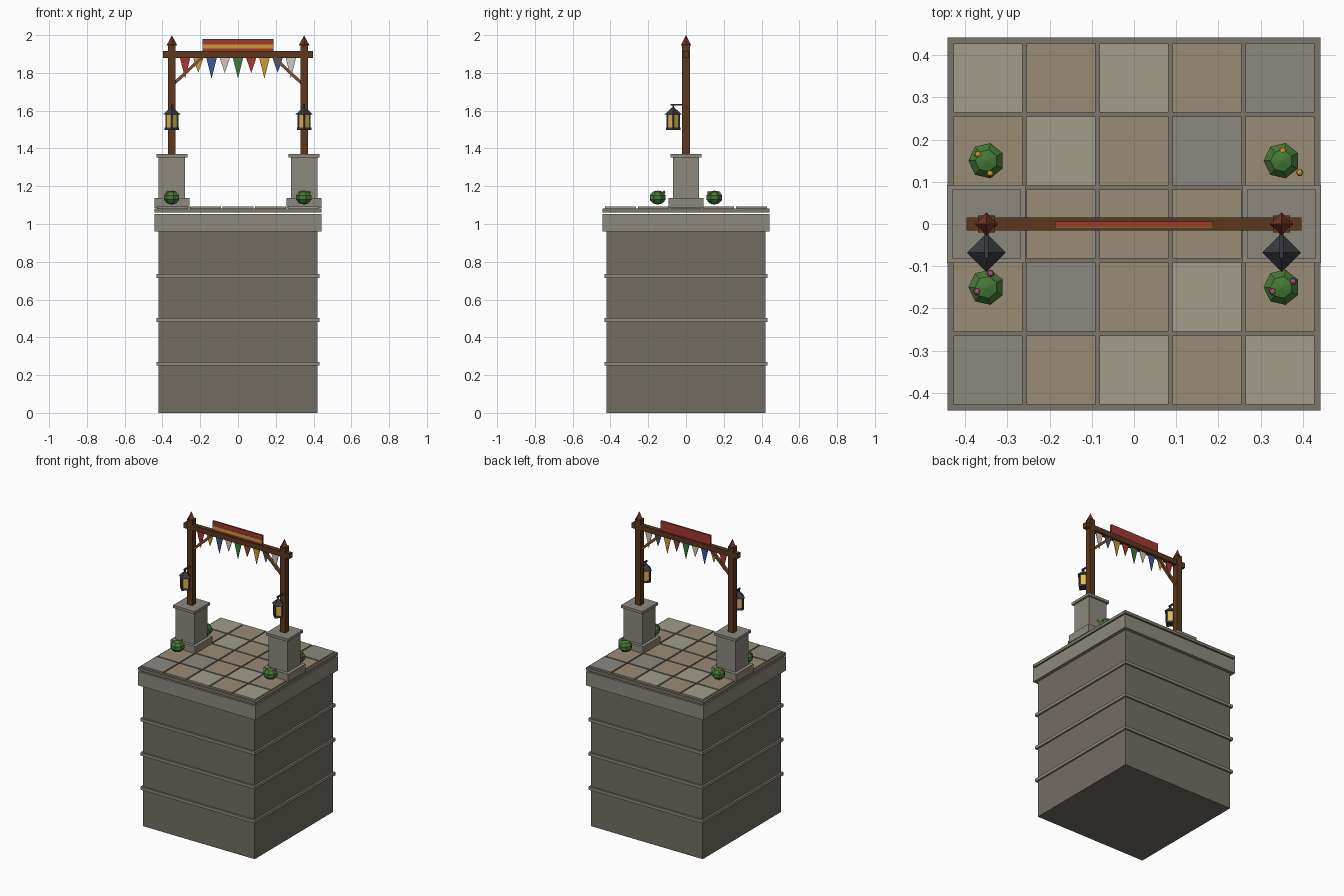
import bpy, bmesh
from math import pi, atan2, hypot

if "Cube" in bpy.data.objects:
    bpy.data.objects.remove(bpy.data.objects["Cube"])

mats = {}


def mat(name, hexcol):
    if name not in mats:
        rgb = [int(hexcol[i:i + 2], 16) / 255 for i in (0, 2, 4)]
        m = bpy.data.materials.new(name)
        m.diffuse_color = (*[c ** 2.2 for c in rgb], 1)
        m.use_nodes = True
        m.node_tree.nodes["Principled BSDF"].inputs["Base Color"].default_value = m.diffuse_color
        mats[name] = m
    return mats[name]


BODY, TRIM = mat("dark_stone", "726d64"), mat("trim_stone", "8c877e")
WOOD, BRACE = mat("wood", "5c3a24"), mat("light_wood", "7a5030")
IRON, GLASS = mat("iron", "3a3d42"), mat("lamp_glow", "e0b85c")
RED, GOLD = mat("red", "a33a35"), mat("gold", "c79a3a")
BLUE, CREAM, GREEN = mat("blue", "3f5c92"), mat("cream", "cfc6bd"), mat("green", "3f7a40")
LEAF, PINK, YELLOW = mat("leaf", "47783a"), mat("pink", "b8557f"), mat("yellow", "d8a838")
FINIAL = mat("finial_red", "75382a")


def finish(name, bm, m):
    bmesh.ops.recalc_face_normals(bm, faces=bm.faces)
    me = bpy.data.meshes.new(name)
    bm.to_mesh(me)
    bm.free()
    me.materials.append(m)
    ob = bpy.data.objects.new(name, me)
    bpy.context.collection.objects.link(ob)
    return ob


def box(name, x, y, z0, z1, hx, hy, m):
    bm = bmesh.new()
    bmesh.ops.create_cube(bm, size=1)
    for v in bm.verts:
        v.co = (x + v.co.x * 2 * hx, y + v.co.y * 2 * hy, (z0 + z1) / 2 + v.co.z * (z1 - z0))
    return finish(name, bm, m)


def cone(name, x, y, z0, z1, r0, r1, m, sides=4):
    bm = bmesh.new()
    bmesh.ops.create_cone(bm, cap_ends=True, segments=sides, radius1=r0, radius2=r1, depth=z1 - z0)
    bmesh.ops.translate(bm, vec=(x, y, (z0 + z1) / 2), verts=bm.verts)
    return finish(name, bm, m)


def ball(name, x, y, z, r, squash, segs, rings, m):
    bm = bmesh.new()
    bmesh.ops.create_uvsphere(bm, u_segments=segs, v_segments=rings, radius=r)
    ob = finish(name, bm, m)
    ob.location, ob.scale, ob.rotation_euler.z = (x, y, z), (1, 1, squash), pi / 2
    return ob


# Stone pedestal with bands and cap
box("pedestal", 0, 0, 0, 0.96, 0.42, 0.42, BODY)
for z in (0.26, 0.492, 0.725):
    box("pedestal_band", 0, 0, z - 0.01, z + 0.01, 0.432, 0.432, TRIM)
box("pedestal_cap", 0, 0, 0.96, 1.054, 0.442, 0.442, TRIM)
box("paving_bed", 0, 0, 1.062, 1.082, 0.442, 0.442, mat("mortar", "7b756b"))

# Paving tiles, back row first
tones = {"l": mat("tile_light", "a09b8a"), "t": mat("tile_tan", "988a74"), "g": mat("tile_grey", "8b867f")}
for r, row in enumerate(("ltltg", "tltgt", "gtttg", "tgtlt", "gtltl")):
    for c, t in enumerate(row):
        box("paving_tile", (c - 2) * 0.173, (2 - r) * 0.173, 1.08, 1.092, 0.082, 0.082, tones[t])

for s in (-1, 1):
    x = 0.35 * s
    # Pillar, post and finial
    box("pillar_base", x, 0, 1.085, 1.138, 0.093, 0.093, TRIM)
    box("pillar_shaft", x, 0, 1.138, 1.352, 0.07, 0.07, TRIM)
    box("pillar_cap", x, 0, 1.352, 1.37, 0.082, 0.082, TRIM)
    box("post", x, 0, 1.37, 1.95, 0.02, 0.02, WOOD)
    cone("finial", x, 0, 1.945, 2.0, 0.028, 0, FINIAL)

    # Diagonal brace between post and beam
    dx, dz = 0.145, 0.135
    b = box("brace", 0, 0, -hypot(dx, dz) / 2, hypot(dx, dz) / 2, 0.008, 0.009, BRACE)
    b.location = (s * 0.262, 0, 1.815)
    b.rotation_euler.y = -s * atan2(dx, dz)

    # Hanging lantern on the front of the post
    ly = -0.068
    box("lantern_arm", x, -0.045, 1.627, 1.636, 0.005, 0.036, IRON)
    box("lantern_hook", x, ly, 1.605, 1.63, 0.004, 0.004, IRON)
    cone("lantern_roof", x, ly, 1.58, 1.617, 0.046, 0.006, IRON)
    cone("lantern_glass", x, ly, 1.51, 1.582, 0.032, 0.032, GLASS)
    cone("lantern_floor", x, ly, 1.498, 1.511, 0.038, 0.038, IRON)
    for ox, oy in ((1, 0), (-1, 0), (0, 1), (0, -1)):
        box("lantern_bar", x + ox * 0.031, ly + oy * 0.031, 1.508, 1.584, 0.004, 0.004, IRON)

    # Bushes in front of and behind each pillar
    for y in (-0.15, 0.15):
        ball("bush", x, y, 1.14, 0.045, 0.83, 7, 5, LEAF)

# Flowers on the bushes
for x, y in ((-0.34, -0.117), (-0.372, -0.16), (0.377, -0.136), (0.329, -0.16)):
    ball("pink_flower", x, y, 1.168, 0.009, 1, 6, 4, PINK)
for x, y in ((-0.37, 0.165), (-0.341, 0.12), (0.353, 0.174), (0.393, 0.122)):
    ball("yellow_flower", x, y, 1.165, 0.009, 1, 6, 4, YELLOW)

# Cross beam and striped sign board
box("beam", 0, 0, 1.88, 1.915, 0.397, 0.016, WOOD)
box("sign_board", 0, 0, 1.912, 1.98, 0.187, 0.006, RED)
box("sign_stripe", 0, -0.007, 1.928, 1.95, 0.187, 0.002, GOLD)

# Bunting pennants, alternating long and short
for i, m in enumerate((RED, GOLD, BLUE, CREAM, GREEN, RED, GOLD, BLUE, CREAM)):
    x, tip = (i - 4) * 0.07, 1.77 if i % 2 == 0 else 1.8
    bm = bmesh.new()
    f = bm.faces.new([bm.verts.new(p) for p in ((x - 0.028, -0.002, 1.882), (x, -0.002, tip), (x + 0.028, -0.002, 1.882))])
    ext = bmesh.ops.extrude_face_region(bm, geom=[f], use_keep_orig=True)
    bmesh.ops.translate(bm, vec=(0, 0.004, 0), verts=[v for v in ext["geom"] if isinstance(v, bmesh.types.BMVert)])
    finish("pennant", bm, m)
